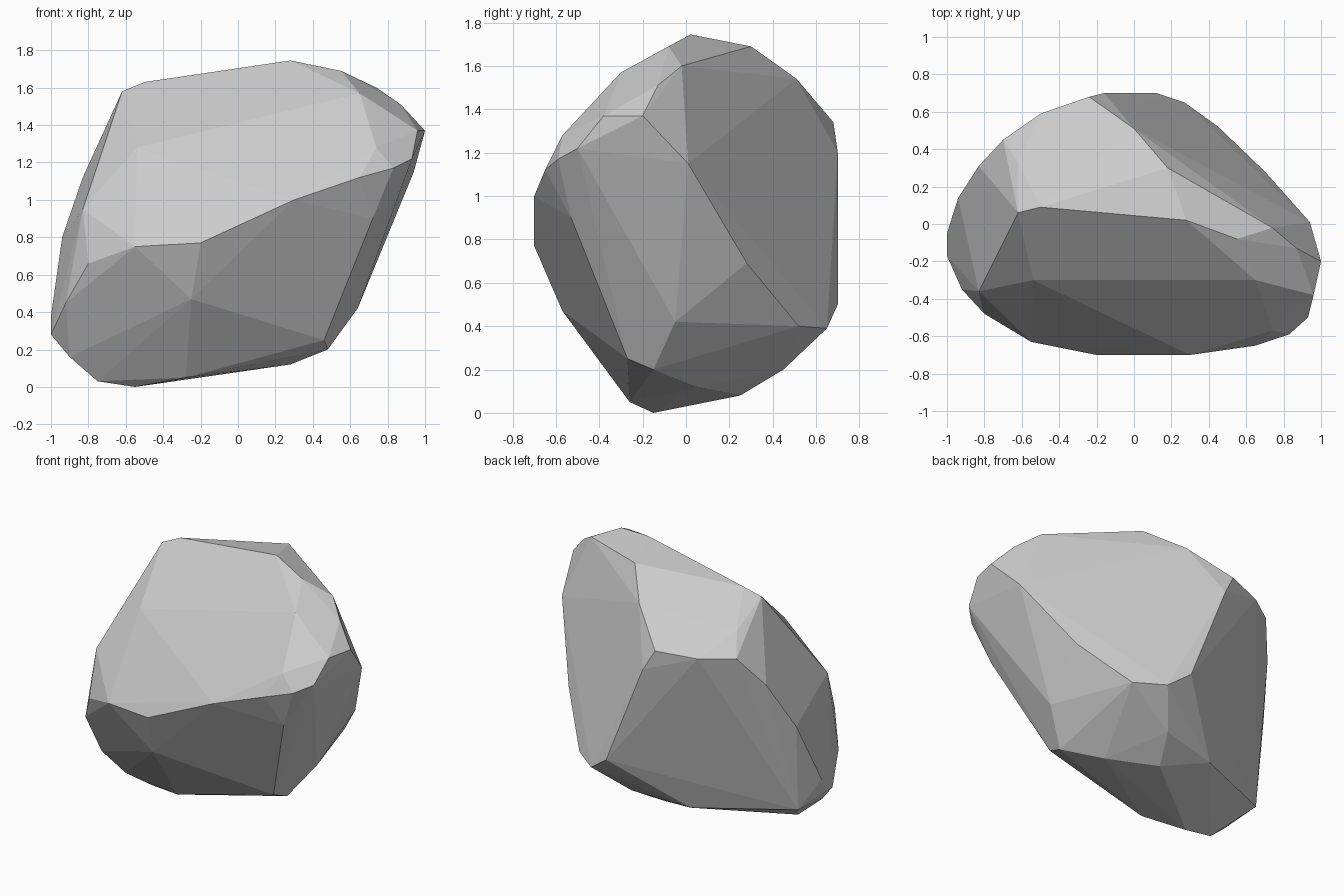
import bpy, bmesh
from math import radians

# Key corners of the boulder, grouped by region
FRONT = [(-.2, -.7, .77), (.3, -.7, 1), (-.55, -.63, .75), (-.8, -.48, .66),
         (.65, -.65, 1.12), (.83, -.59, 1.17), (.93, -.5, 1.22), (-.54, -.3, 1.28),
         (.65, -.3, 1.57), (.74, -.57, 1.28), (-.83, -.36, .95), (-.92, -.35, .45),
         (-.25, -.57, .47), (.72, -.53, .9)]
TOP = [(-.5, .09, 1.63), (-.62, .06, 1.58), (.28, .02, 1.745), (.55, -.08, 1.69),
       (.18, .3, 1.69), (.74, -.02, 1.6), (0, .51, 1.54), (-.62, .33, 1.45)]
BACK = [(-.24, .68, 1.34), (-.16, .7, 1.2), (.12, .7, .5), (-.5, .59, 1.32),
        (-.7, .45, 1.32), (-.83, .31, 1.12), (-.94, .14, .8), (.27, .65, .39),
        (.45, .52, .4)]
ENDS = [(1, -.2, 1.37), (.96, -.38, 1.37), (.87, -.13, 1.51), (.94, .01, 1.15),
        (.7, .28, .69), (.64, -.05, .42), (-1, -.05, .38), (-1, -.17, .28)]
BASE = [(-.55, -.15, 0), (-.75, -.15, .03), (-.28, -.26, .05), (.28, .05, .12),
        (.48, -.15, .2), (.46, -.27, .25), (0, .25, .08), (.1, .45, .2),
        (-.3, .38, .16), (-.92, .09, .2), (-.9, -.2, .16)]

# Wrap the corners in a faceted convex shell
bm = bmesh.new()
for p in FRONT + TOP + BACK + ENDS + BASE:
    bm.verts.new(p)
hull = bmesh.ops.convex_hull(bm, input=bm.verts)
unused = {g for g in hull["geom_interior"] + hull["geom_unused"]
          if isinstance(g, bmesh.types.BMVert) and g.is_valid}
bmesh.ops.delete(bm, geom=list(unused), context="VERTS")
# Merge nearly coplanar triangles into broad facets
bmesh.ops.dissolve_limit(bm, angle_limit=radians(3), verts=bm.verts, edges=bm.edges)
bmesh.ops.recalc_face_normals(bm, faces=bm.faces)

mesh = bpy.data.meshes.new("boulder")
bm.to_mesh(mesh)
bm.free()
boulder = bpy.data.objects.new("boulder", mesh)
bpy.context.collection.objects.link(boulder)
